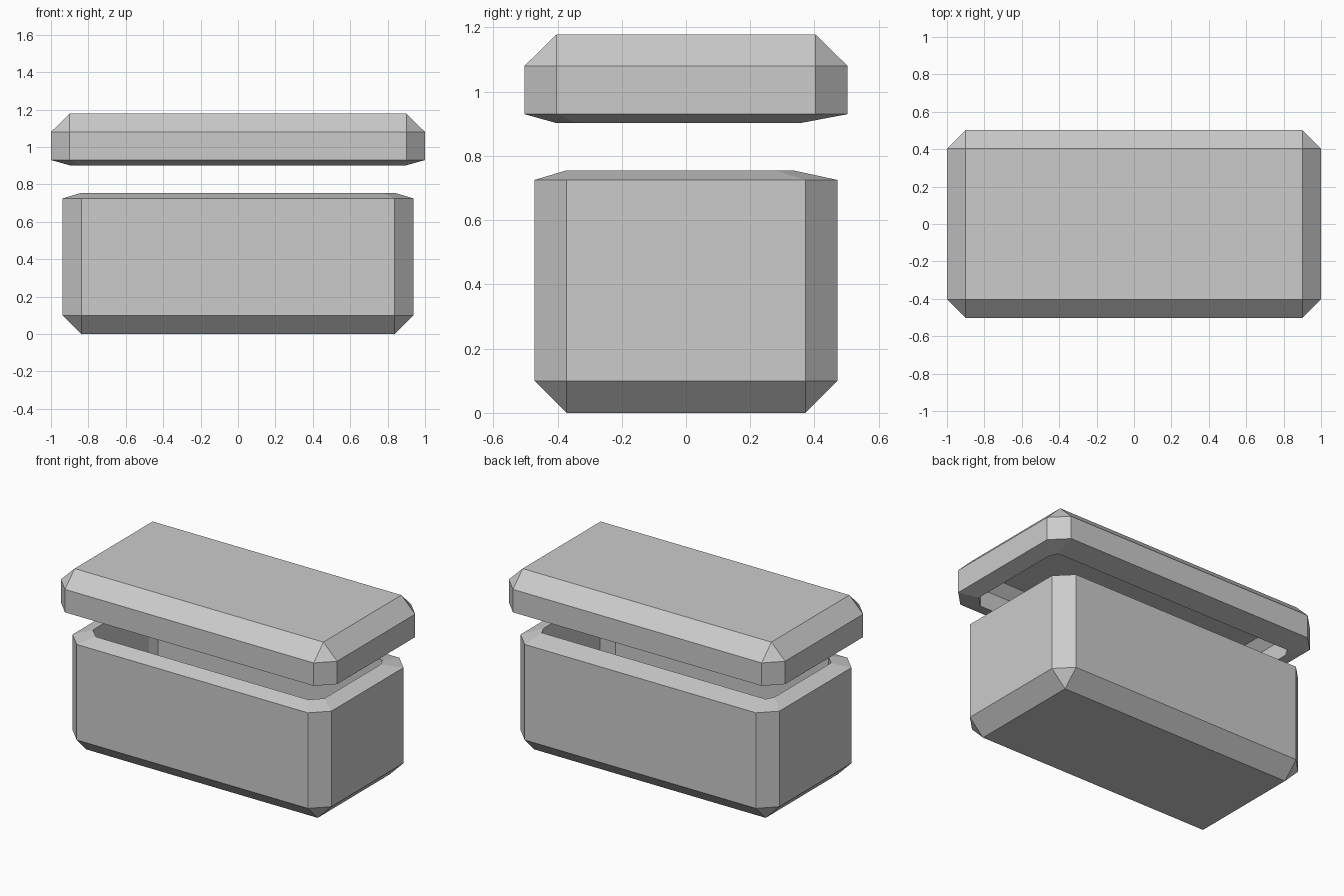
import bpy, bmesh

if "Cube" in bpy.data.objects:
    bpy.data.objects.remove(bpy.data.objects["Cube"])


def ring(bm, hx, front, back, z, cf, cb):
    """Rectangular loop with cut corners; cf / cb are (dx, dy) cuts at front / back."""
    half = [(hx - cf[0], front), (hx, front + cf[1]), (hx, back - cb[1]), (hx - cb[0], back)]
    pts = half + [(-x, y) for x, y in reversed(half)]
    return [bm.verts.new((x, y, z)) for x, y in pts]


def shell(name, hx, hy, z_flat, z_edge, z_rim, z_lip, back_in):
    """Hollow chamfered tray: flat closed end at z_flat, open sloping lip at z_lip."""
    s = 1 if z_lip > z_flat else -1
    t, c, none = 0.1, (0.1, 0.1), (0, 0)
    ix, iy = hx - t, hy - t
    cf, cb, k = (0.068, 0.068), (0.026, 0.055), 0.06
    zi = z_flat + s * t
    bm = bmesh.new()
    rings = [
        ring(bm, ix, -iy, iy, z_flat, none, none),
        ring(bm, hx, -hy, hy, z_edge, c, c),
        ring(bm, hx, -hy, hy, z_rim, c, c),
        ring(bm, ix, -iy, back_in, z_lip, cf, cb),
        ring(bm, ix, -iy, back_in, zi + s * k, cf, cb),
        ring(bm, ix - k, -iy + k, back_in - k, zi, none, none),
    ]
    for a, b in zip(rings, rings[1:]):
        for i in range(8):
            j = (i + 1) % 8
            bm.faces.new((a[i], a[j], b[j], b[i]))
    bm.faces.new(rings[0])
    bm.faces.new(rings[-1])
    bmesh.ops.remove_doubles(bm, verts=bm.verts, dist=0.0005)
    bmesh.ops.recalc_face_normals(bm, faces=bm.faces)
    mesh = bpy.data.meshes.new(name)
    bm.to_mesh(mesh)
    bm.free()
    ob = bpy.data.objects.new(name, mesh)
    bpy.context.collection.objects.link(ob)
    return ob


# Open box standing on the ground
shell("box_body", 0.937, 0.472, 0.0, 0.1, 0.725, 0.755, 0.333)
# Hollow lid floating above it
shell("box_lid", 1.0, 0.503, 1.178, 1.08, 0.93, 0.902, 0.355)
